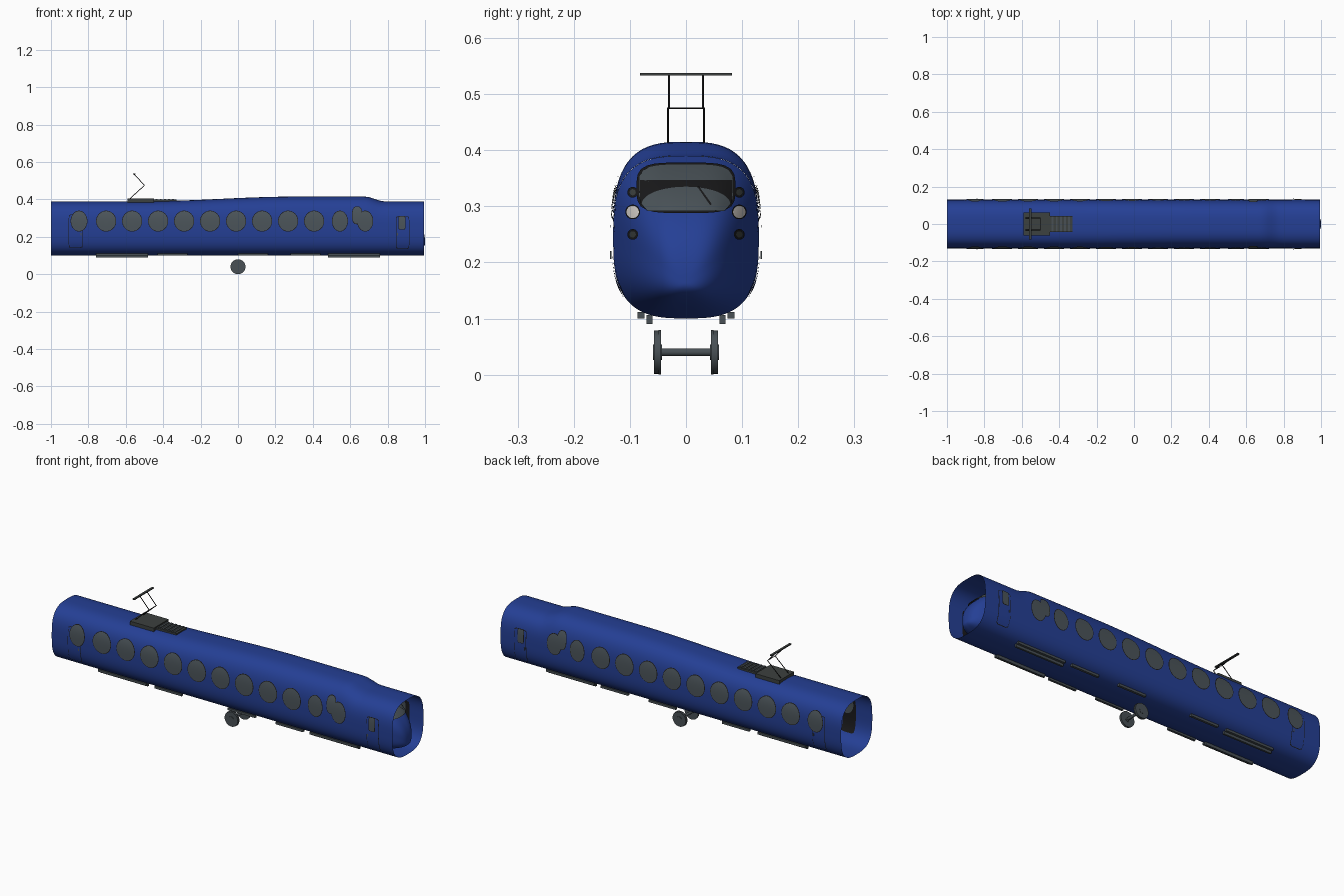
import bpy, bmesh, math
from mathutils import Vector, Matrix

cube = bpy.data.objects.get("Cube")
if cube:
    bpy.data.objects.remove(cube, do_unlink=True)


def material(name, rgb):
    m = bpy.data.materials.new(name)
    m.use_nodes = True
    col = (*rgb, 1)
    m.diffuse_color = col
    m.node_tree.nodes["Principled BSDF"].inputs["Base Color"].default_value = col
    return m


BLUE = material("body blue", (0.018, 0.05, 0.3))
GLASS = material("window grey", (0.07, 0.088, 0.1))
METAL = material("metal grey", (0.065, 0.08, 0.09))
DARK = material("roof gear grey", (0.045, 0.052, 0.05))
BLACK = material("trim black", (0.01, 0.01, 0.011))
LAMP = material("lamp white", (0.7, 0.66, 0.62))

HALF_W, HALF_H, MID_Z = 0.13, 0.145, 0.245
TIP_Z, NOSE_LEN, BODY_END = 0.165, 0.22, 0.995


def finish(name, bm, mat, smooth=True):
    me = bpy.data.meshes.new(name)
    bm.to_mesh(me)
    bm.free()
    me.materials.append(mat)
    ob = bpy.data.objects.new(name, me)
    bpy.context.collection.objects.link(ob)
    if smooth:
        bpy.ops.object.select_all(action='DESELECT')
        ob.select_set(True)
        bpy.context.view_layer.objects.active = ob
        bpy.ops.object.shade_smooth_by_angle(angle=math.radians(40))
    return ob


def super_ring(a, up, down, n=3, count=96):
    """Superellipse outline, sampled evenly by angle."""
    pts = []
    for i in range(count):
        t = 2 * math.pi * i / count
        c, s = math.cos(t), math.sin(t)
        b = up if s > 0 else down
        r = (abs(c / a) ** n + abs(s / b) ** n) ** (-1 / n)
        pts.append((r * c, r * s))
    return pts


def smoothstep(a, b, x):
    t = min(1, max(0, (x - a) / (b - a)))
    return t * t * (3 - 2 * t)


def roof_rise(x):
    return 0.025 * smoothstep(-0.5, 0.3, x) * (1 - smoothstep(0.68, 0.78, x))


def side_y(x, z):
    h = HALF_H + (roof_rise(x) if z > MID_Z else 0)
    return HALF_W * max(0, 1 - abs((z - MID_Z) / h) ** 3) ** (1 / 3)


def nose_x(y, z):
    """Find the shrinking nose ring that passes through (y, z)."""
    lo, hi = 1e-4, 1.2
    for _ in range(40):
        s = (lo + hi) / 2
        zc = TIP_Z + (MID_Z - TIP_Z) * s
        if abs(y / (HALF_W * s)) ** 3 + abs((z - zc) / (HALF_H * s)) ** 3 > 1:
            lo = s
        else:
            hi = s
    return 1 - NOSE_LEN * hi ** 2.5


def loft(name, rings, mat, tip=None):
    bm = bmesh.new()
    vs = [[bm.verts.new(p) for p in r] for r in rings]
    n = len(vs[0])
    for a, b in zip(vs, vs[1:]):
        for i in range(n):
            j = (i + 1) % n
            bm.faces.new((a[i], a[j], b[j], b[i]))
    if tip:
        t = bm.verts.new(tip)
        for i in range(n):
            bm.faces.new((vs[-1][i], vs[-1][(i + 1) % n], t))
    return finish(name, bm, mat)


# Open body tube with the raised roof
rings = []
for k in range(101):
    x = -1 + (1 + BODY_END) * k / 100
    rings.append([(x, y, MID_Z + z) for y, z in super_ring(HALF_W, HALF_H + roof_rise(x), HALF_H)])
loft("body_shell", rings, BLUE)

# Rounded cab nose set inside the front of the tube
rings = []
for k in range(40):
    s = 1 - k / 40
    zc = TIP_Z + (MID_Z - TIP_Z) * s
    rings.append([(1 - NOSE_LEN * s ** 2.5, y * s * 0.998, zc + z * s * 0.998)
                  for y, z in super_ring(HALF_W, HALF_H, HALF_H)])
loft("cab_nose", rings, BLUE, tip=(1, 0, TIP_Z))


def on_side(sign):
    return lambda u, v, o: (u, sign * (side_y(u, v) + o), v)


def on_nose(u, v, o):
    return (nose_x(u, v) + o, u, v)


def oval(cx, cz, w, h, n=2.0):
    return [(cx + u, cz + v) for u, v in super_ring(w / 2, h / 2, h / 2, n, 48)]


def dense(corners, step=8):
    pts = []
    for (a, b), (c, d) in zip(corners, corners[1:] + corners[:1]):
        pts += [(a + (c - a) * i / step, b + (d - b) * i / step) for i in range(step)]
    return pts


def patches(name, mat, outlines, maps, offset, layers=5):
    """Thin plates that follow the curved skin."""
    bm = bmesh.new()
    for mp in maps:
        for out in outlines:
            n = len(out)
            cu, cv = sum(p[0] for p in out) / n, sum(p[1] for p in out) / n
            prev = None
            for k in range(1, layers + 1):
                f = k / layers
                ring = [bm.verts.new(mp(cu + (u - cu) * f, cv + (v - cv) * f, offset)) for u, v in out]
                if prev is None:
                    bm.faces.new(ring)
                else:
                    for i in range(n):
                        j = (i + 1) % n
                        bm.faces.new((prev[i], ring[i], ring[j], prev[j]))
                prev = ring
    for f in bm.faces:
        f.normal_update()
        c = f.calc_center_median()
        away = Vector((1, 0, 0)) if maps[0] is on_nose else Vector((0, c.y, 0))
        if f.normal.dot(away) < 0:
            f.normal_flip()
    return finish(name, bm, mat)


SIDES = [on_side(-1), on_side(1)]

# Passenger and crew doors
doors = [(-0.868, 0.23, 0.075, 0.18), (0.88, 0.223, 0.072, 0.175)]
patches("door_seams", BLACK, [oval(x, z, w, h, 14) for x, z, w, h in doors], SIDES, 0.0012, 8)
patches("door_panels", BLUE, [oval(x, z, w - 0.005, h - 0.005, 14) for x, z, w, h in doors], SIDES, 0.0022, 8)
patches("door_linings", BLACK, [oval(x, z, w, h, 14) for x, z, w, h in doors], SIDES, -0.002, 8)

# Round windows, the slim window beside them and the crew door window
ports = [(-0.85, 0.084)] + [(-0.705 + 0.139 * i, 0.102) for i in range(9)] + [(0.545, 0.08), (0.68, 0.08)]
panes = [(0.637, 0.315, 0.05, 0.09, 2.6), (0.876, 0.275, 0.032, 0.068, 8)]
panes += [(x, 0.284, w, 0.106, 2) for x, w in ports]
patches("window_rims", BLACK, [oval(x, z, w + 0.006, h + 0.006, n) for x, z, w, h, n in panes], SIDES, 0.003)
patches("window_panes", GLASS, [oval(*p) for p in panes], SIDES, 0.0042)
patches("window_linings", GLASS, [oval(*p) for p in panes], SIDES, -0.003)

# Windscreen: frame, upper glass, dark band, arched lower glass, wiper
patches("windscreen_frame", BLACK, [oval(0, 0.333, 0.176, 0.09, 4)], [on_nose], 0.004, 8)
patches("windscreen_upper", GLASS, [oval(0, 0.333, 0.168, 0.083, 4)], [on_nose], 0.006, 8)
band = dense([(-0.083, 0.347), (-0.082, 0.307), (-0.07, 0.293), (0.07, 0.293), (0.082, 0.307), (0.083, 0.347)])
patches("windscreen_band", BLACK, [band], [on_nose], 0.008, 8)
arch = [(0.079 * math.cos(math.pi * i / 24), 0.304 + 0.031 * math.sin(math.pi * i / 24)) for i in range(25)]
arch += dense([(-0.079, 0.304), (-0.068, 0.292), (0.068, 0.292), (0.079, 0.304)], 6)[1:18]
patches("windscreen_lower", GLASS, [arch], [on_nose], 0.010, 8)
wiper = dense([(0.02, 0.335), (0.023, 0.336), (0.046, 0.304), (0.043, 0.302)], 4)
patches("wiper", BLACK, [wiper], [on_nose], 0.012, 2)

# Nose lamps
small = [(s * 0.095, z) for s in (-1, 1) for z in (0.325, 0.25)]
large = [(s * 0.095, 0.29) for s in (-1, 1)]
patches("lamp_rims", BLACK, [oval(y, z, 0.019, 0.019) for y, z in small]
        + [oval(y, z, 0.026, 0.026) for y, z in large], [on_nose], 0.004)
patches("marker_lamps", DARK, [oval(y, z, 0.011, 0.011) for y, z in small], [on_nose], 0.006)
patches("headlamps", LAMP, [oval(y, z, 0.022, 0.022) for y, z in large], [on_nose], 0.006)


def boxes(name, mat, spans):
    """Boxes given as (x0, x1, y0, y1, z0, z1)."""
    bm = bmesh.new()
    for x0, x1, y0, y1, z0, z1 in spans:
        m = Matrix.Translation(((x0 + x1) / 2, (y0 + y1) / 2, (z0 + z1) / 2))
        m = m @ Matrix.Diagonal((x1 - x0, y1 - y0, z1 - z0, 1))
        bmesh.ops.create_cube(bm, size=1, matrix=m)
    return finish(name, bm, mat, False)


def rods(name, mat, spans, sides=24):
    """Round rods given as (start, end, radius)."""
    bm = bmesh.new()
    for a, b, r in spans:
        a, b = Vector(a), Vector(b)
        rot = (b - a).to_track_quat('Z', 'Y').to_matrix().to_4x4()
        bmesh.ops.create_cone(bm, cap_ends=True, segments=sides, radius1=r, radius2=r,
                              depth=(b - a).length, matrix=Matrix.Translation((a + b) / 2) @ rot)
    return finish(name, bm, mat)


# Wheelset
parts = [((0, -0.05, 0.04), (0, 0.05, 0.04), 0.007)]
for s in (-1, 1):
    parts += [((0, s * 0.045, 0.04), (0, s * 0.049, 0.04), 0.04),
              ((0, s * 0.049, 0.04), (0, s * 0.057, 0.04), 0.0385),
              ((0, s * 0.043, 0.04), (0, s * 0.0585, 0.04), 0.014)]
rods("wheelset", METAL, parts, 40)

# Underfloor rails and steps, door handles
rails, steps, handles = [], [], []
for s in (-1, 1):
    rails += [(x, x + 0.28, s * 0.065 - 0.005, s * 0.065 + 0.005, 0.09, 0.106) for x in (-0.76, 0.48)]
    steps += [(x, x + w, s * 0.08 - 0.006, s * 0.08 + 0.006, 0.1, 0.112)
              for x, w in ((-0.76, 0.28), (-0.43, 0.16), (0, 0.16), (0.28, 0.16), (0.48, 0.28))]
    handles += [(x - 0.002, x + 0.002, s * 0.134 - 0.001, s * 0.134 + 0.001, 0.206, 0.22) for x in (-0.84, 0.853)]
boxes("floor_rails", METAL, rails)
boxes("floor_steps", METAL, steps)
boxes("door_handles", METAL, handles)

# Roof equipment and current collector
boxes("collector_base", DARK, [(-0.59, -0.45, -0.062, 0.062, 0.383, 0.404), (-0.45, -0.33, -0.042, 0.042, 0.385, 0.399)])
boxes("roof_slats", METAL, [(-0.44 + 0.022 * i, -0.43 + 0.022 * i, -0.04, 0.04, 0.399, 0.403) for i in range(5)])
arms = []
for s in (-1, 1):
    arms += [((-0.578, s * 0.032, 0.404), (-0.5, s * 0.032, 0.475), 0.002),
             ((-0.5, s * 0.03, 0.475), (-0.555, s * 0.03, 0.535), 0.002)]
arms.append(((-0.5, -0.033, 0.475), (-0.5, 0.033, 0.475), 0.0015))
rods("collector_arms", BLACK, arms, 10)
boxes("collector_bar", DARK, [(-0.561, -0.549, -0.082, 0.082, 0.533, 0.538)])
